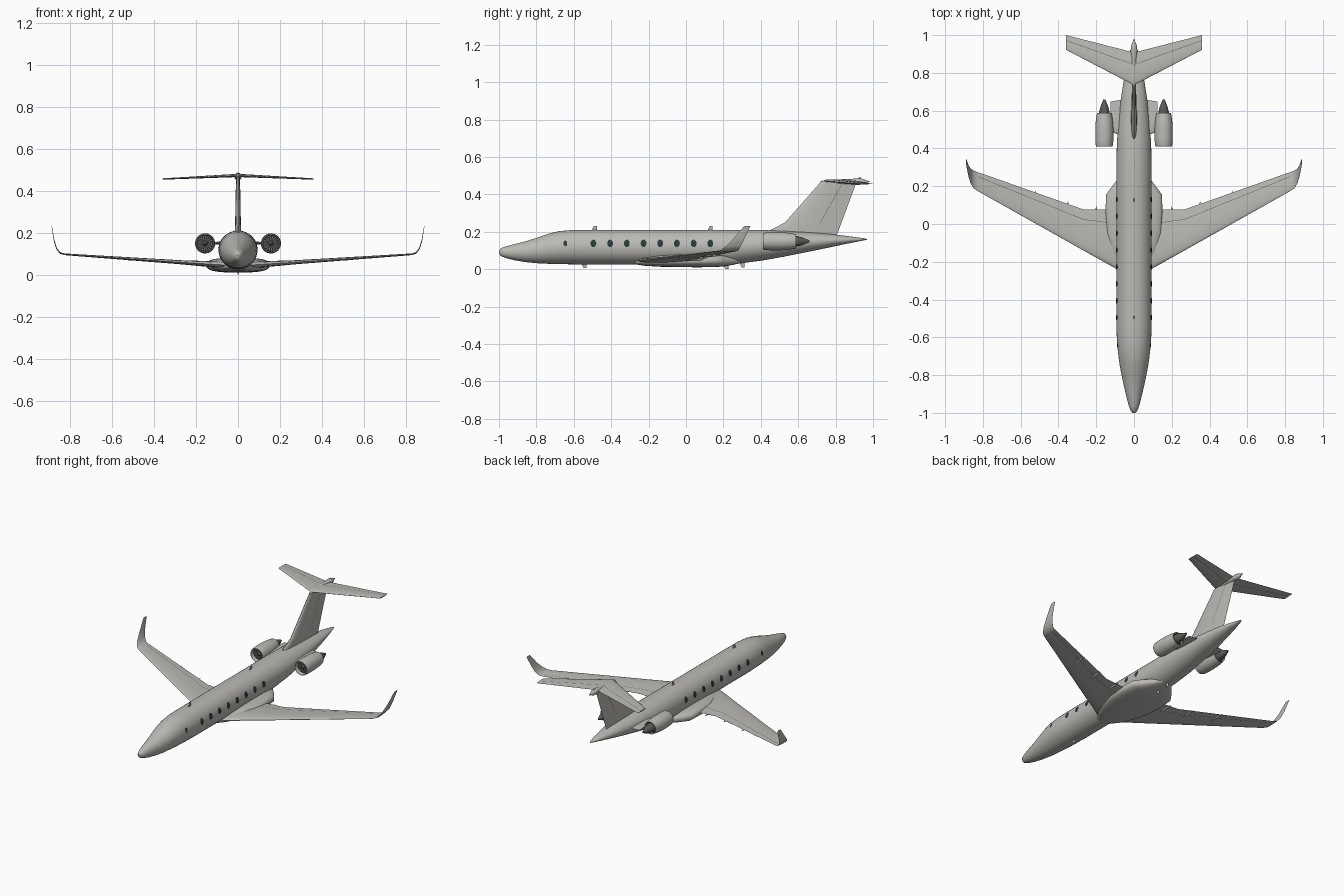
import bpy, bmesh, math
from mathutils import Vector

if "Cube" in bpy.data.objects:
    bpy.data.objects.remove(bpy.data.objects["Cube"], do_unlink=True)


def material(name, rgb, rough=0.5):
    mat = bpy.data.materials.new(name)
    mat.use_nodes = True
    color = (*rgb, 1)
    mat.diffuse_color = color
    shader = next(n for n in mat.node_tree.nodes if n.type == 'BSDF_PRINCIPLED')
    shader.inputs["Base Color"].default_value = color
    shader.inputs["Roughness"].default_value = rough
    return mat


PAINT = material("warm grey paint", (0.5, 0.49, 0.46))
GLASS = material("dark window glass", (0.02, 0.045, 0.045))
METAL = material("dark exhaust metal", (0.1, 0.1, 0.095))
SEAM = material("panel seam grey", (0.14, 0.135, 0.13))
BLACK = material("intake black", (0.02, 0.02, 0.02))


def finish(name, bm, mats, mirror=False):
    """Turn a bmesh into a smooth shaded object, optionally mirrored across x."""
    mesh = bpy.data.meshes.new(name)
    bm.to_mesh(mesh)
    bm.free()
    obj = bpy.data.objects.new(name, mesh)
    bpy.context.collection.objects.link(obj)
    for mat in mats:
        mesh.materials.append(mat)
    bpy.ops.object.select_all(action='DESELECT')
    obj.select_set(True)
    bpy.context.view_layer.objects.active = obj
    bpy.ops.object.shade_smooth_by_angle(angle=math.radians(40))
    if mirror:
        mod = obj.modifiers.new("Mirror", 'MIRROR')
        mod.use_mirror_merge = False
    return obj


def loft(name, rings, mat, mirror=False):
    """Skin a list of equal point rings and cap both ends."""
    bm = bmesh.new()
    rows = [[bm.verts.new(p) for p in ring] for ring in rings]
    n = len(rows[0])
    for a, b in zip(rows, rows[1:]):
        for i in range(n):
            j = (i + 1) % n
            bm.faces.new((a[i], a[j], b[j], b[i]))
    bm.faces.new(rows[0])
    bm.faces.new(rows[-1])
    bmesh.ops.recalc_face_normals(bm, faces=bm.faces)
    return finish(name, bm, [mat], mirror)


def oval(y, half, bottom, top, x=0, power=2, n=36):
    """Superellipse ring facing along y."""
    mid, tall = (top + bottom) / 2, (top - bottom) / 2
    ring = []
    for i in range(n):
        c, s = math.cos(math.tau * i / n), math.sin(math.tau * i / n)
        ring.append((x + half * math.copysign(abs(c) ** (2 / power), c), y,
                     mid + tall * math.copysign(abs(s) ** (2 / power), s)))
    return ring


def lathe(name, profile, x, z, mat, mirror=False):
    rings = [oval(y, r, z - r, z + r, x) for y, r in profile]
    return loft(name, rings, mat, mirror)


CHORD = [1, .75, .5, .3, .15, .06, .02, 0]


def foil_point(section, f, side, lift=0):
    """Point on a foil section at chord fraction f, on the upper or lower skin."""
    x, z, front, back, ratio, axis = section
    chord = back - front
    h = 5 * ratio * chord * (.2969 * f ** .5 - .126 * f - .3516 * f * f
                             + .2843 * f ** 3 - .1015 * f ** 4)
    return Vector((x, front + f * chord, z)) + Vector(axis).normalized() * side * (h + lift)


def foil(name, sections, mirror=False):
    rings = [[foil_point(s, f, 1) for f in CHORD]
             + [foil_point(s, f, -1) for f in CHORD[-2::-1]] for s in sections]
    return loft(name, rings, PAINT, mirror)


def seam(name, sections, f, mirror=False, width=.003):
    """Thin hinge line lying on both skins of a foil."""
    bm = bmesh.new()
    for a, b in zip(sections, sections[1:]):
        for side in (1, -1):
            pts = [foil_point(s, f + d / (s[3] - s[2]), side, .0012)
                   for s, d in ((a, 0), (a, width), (b, width), (b, 0))]
            face = bm.faces.new([bm.verts.new(p) for p in pts])
            face.normal_update()
            if face.normal.dot(Vector(a[5])) * side < 0:
                face.normal_flip()
    return finish(name, bm, [SEAM], mirror)


# Fuselage: y, half width, bottom, top
HULL = [(-1, .006, .084, .098), (-.99, .017, .07, .112), (-.965, .027, .06, .121),
        (-.92, .039, .048, .133), (-.86, .053, .038, .148), (-.8, .066, .032, .167),
        (-.74, .077, .029, .188), (-.68, .085, .027, .203), (-.61, .091, .026, .209),
        (-.52, .093, .025, .21), (.2, .093, .025, .21), (.3, .093, .032, .21),
        (.42, .091, .048, .209), (.54, .083, .07, .204), (.66, .07, .094, .197),
        (.78, .051, .119, .187), (.88, .03, .14, .175), (.95, .011, .154, .165),
        (.967, .003, .157, .162)]
loft("fuselage", [oval(*s) for s in HULL], PAINT)


def hull_at(y):
    for a, b in zip(HULL, HULL[1:]):
        if a[0] <= y <= b[0]:
            t = (y - a[0]) / (b[0] - a[0])
            return [p + t * (q - p) for p, q in zip(a, b)]


# Cabin windows: oval plates curved to follow the hull
def window(name, y0, z0, wide, tall):
    def skin(dy, dz):
        y, half, low, high = hull_at(y0 + dy)
        u = (z0 + dz - (low + high) / 2) / ((high - low) / 2)
        return (half * math.sqrt(1 - u * u) + .0018, y, z0 + dz)
    bm = bmesh.new()
    n = 16
    centre = bm.verts.new(skin(0, 0))
    rings = [[bm.verts.new(skin(k * wide * math.cos(math.tau * i / n),
                                k * tall * math.sin(math.tau * i / n)))
              for i in range(n)] for k in (.5, 1)]
    inner, outer = rings
    for i in range(n):
        j = (i + 1) % n
        bm.faces.new((centre, inner[i], inner[j]))
        bm.faces.new((inner[i], outer[i], outer[j], inner[j]))
    finish(name, bm, [GLASS], True)


for k in range(8):
    window(f"cabin_window_{k + 1}", -.495 + k * .0893, .138, .0155, .02)
window("door_window", -.645, .138, .01, .016)

# Belly fairing
BELLY = [(-.3, .03, .03, .05), (-.22, .085, .018, .066), (-.14, .122, .013, .076),
         (-.05, .147, .011, .08), (.06, .151, .01, .081), (.155, .148, .011, .08),
         (.205, .112, .015, .076), (.25, .075, .023, .066), (.3, .03, .034, .055)]
loft("belly_fairing", [oval(*s, power=2.8) for s in BELLY], PAINT)

# Wing with blended winglet: x, z, leading y, trailing y, thickness ratio, thickness axis
UP, IN = (0, 0, 1), (-1, 0, .15)
WING = [(0, .042, -.29, .078, .1, UP), (.27, .059, -.139, .078, .09, UP),
        (.825, .097, .173, .274, .08, UP)]
WINGLET = [(.848, .103, .188, .282, .075, (-.4, 0, 1)),
           (.865, .125, .215, .294, .07, (-1, 0, .9)),
           (.877, .165, .255, .313, .06, (-1, 0, .3)),
           (.888, .232, .312, .345, .05, IN)]
foil("wing", WING + WINGLET, True)
seam("flap_seam", WING, .75, True)

# Flap track fairings under the trailing edge
for k, x in enumerate((.2, .35, .52)):
    y = max(.05, .078 + (x - .27) * .34 - .03)
    z = .036 + x * .07
    lathe(f"flap_track_{k + 1}", [(y - .07, .001), (y - .03, .006), (y + .01, .006),
                                  (y + .045, .001)], x, z, PAINT, True)

# Tail fin with dorsal fillet
SIDE = (1, 0, 0)
FIN = [(0, .165, .42, .8, .08, SIDE), (0, .208, .45, .816, .085, SIDE),
       (0, .25, .53, .832, .09, SIDE), (0, .466, .72, .912, .1, SIDE)]
foil("tail_fin", FIN)
seam("rudder_seam", FIN[2:], .62)

# T-tail
STAB = [(0, .473, .735, .908, .09, UP), (.36, .456, .922, 1, .08, UP)]
foil("tailplane", STAB, True)
seam("elevator_seam", STAB, .62, True)
lathe("tail_bullet", [(.72, .002), (.74, .008), (.8, .012), (.88, .014), (.92, .018),
                      (.945, .015), (.965, .006), (.98, .002)], 0, .468, PAINT)

# Engines
EX, EZ = .157, .149
lathe("nacelle", [(.44, .038), (.418, .039), (.411, .041), (.411, .043), (.42, .046),
                  (.45, .048), (.51, .048), (.55, .045), (.587, .039), (.587, .036),
                  (.565, .035)], EX, EZ, PAINT, True)
lathe("exhaust_cone", [(.56, .029), (.595, .027), (.62, .021), (.645, .011),
                       (.66, .005)], EX, EZ, METAL, True)
lathe("fan_spinner", [(.439, .012), (.43, .008), (.422, .001)], EX, EZ, METAL, True)
lathe("exhaust_duct", [(.563, .035), (.567, .035)], EX, EZ, BLACK, True)

# Fan disc with alternating blades
bm = bmesh.new()
rim = [bm.verts.new(p) for p in oval(.437, .0385, EZ - .0385, EZ + .0385, EX)]
hub = bm.verts.new((EX, .437, EZ))
for i, v in enumerate(rim):
    blade = bm.faces.new((hub, v, rim[(i + 1) % len(rim)]))
    blade.material_index = i % 2
    blade.normal_update()
    if blade.normal.y > 0:
        blade.normal_flip()
finish("fan", bm, [BLACK, SEAM], True)

# Engine pylons
PYLON = [(.05, .15, .46, .66, .08, UP), (.125, .15, .49, .648, .08, UP)]
foil("engine_pylon", PYLON, True)

# Blade antennas above and below the hull
for name, y, base, tip in (("front_top_antenna", -.505, .205, .231),
                           ("rear_top_antenna", .115, .205, .231),
                           ("front_belly_antenna", -.56, .03, .006),
                           ("mid_belly_antenna", .2, .02, 0),
                           ("rear_belly_antenna", .285, .04, .01)):
    foil(name, [(0, base, y, y + .028, .15, SIDE), (0, tip, y + .012, y + .028, .15, SIDE)])
foil("tail_antenna", [(0, .478, .915, .935, .15, SIDE), (0, .489, .922, .935, .15, SIDE)])
